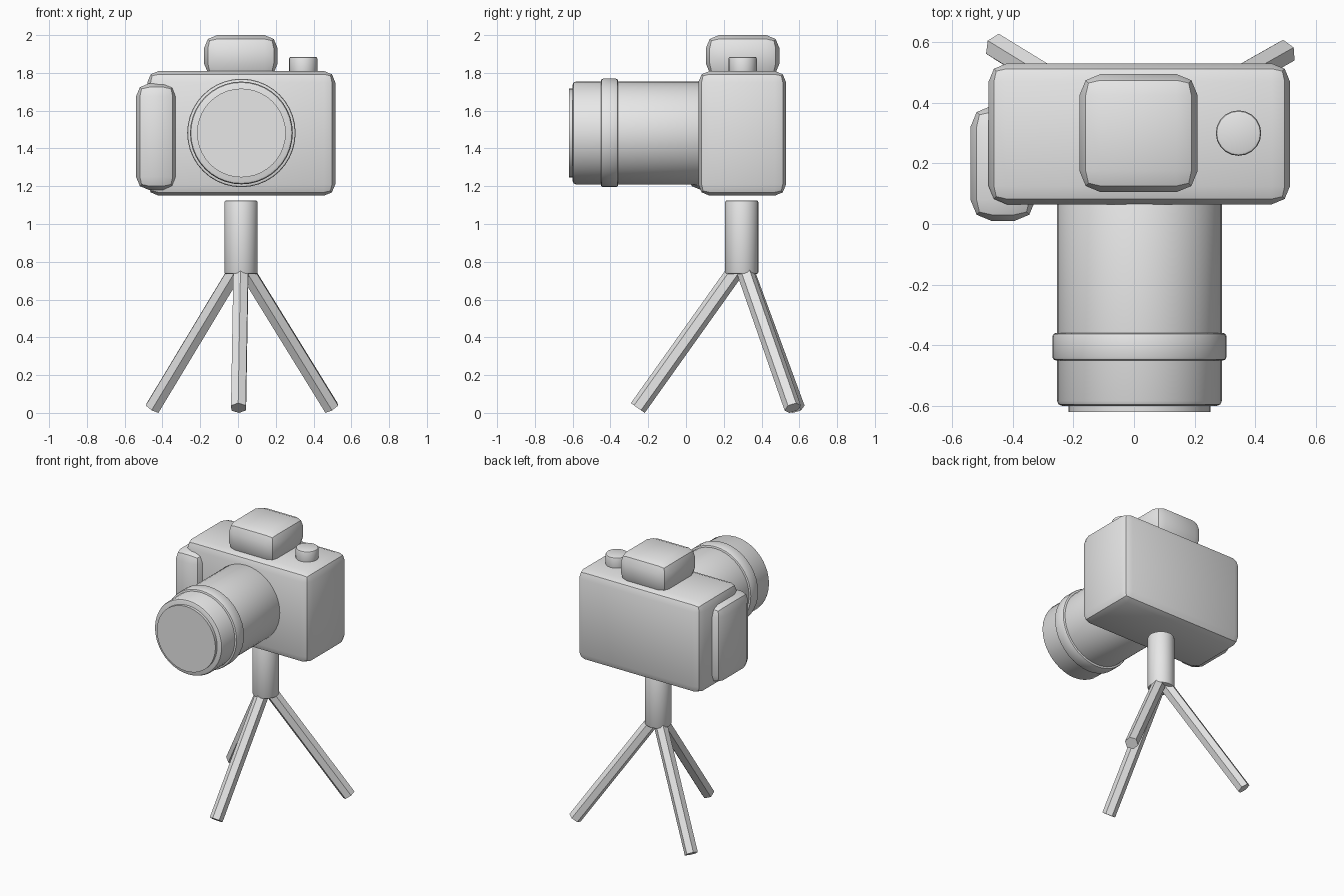
import bpy
import bmesh
import math
from mathutils import Vector, Matrix

cube = bpy.data.objects.get("Cube")
if cube:
    bpy.data.objects.remove(cube, do_unlink=True)

# One plain grey for every part
GREY = (0.8, 0.8, 0.8, 1.0)
grey = bpy.data.materials.new("plain grey")
grey.use_nodes = True
grey.diffuse_color = GREY
grey.node_tree.nodes["Principled BSDF"].inputs["Base Color"].default_value = GREY


def finish(name, bm):
    """Turn a bmesh into a smooth shaded object with sharp edges kept."""
    bmesh.ops.recalc_face_normals(bm, faces=bm.faces)
    mesh = bpy.data.meshes.new(name)
    bm.to_mesh(mesh)
    bm.free()
    mesh.materials.append(grey)
    obj = bpy.data.objects.new(name, mesh)
    bpy.context.collection.objects.link(obj)
    bpy.ops.object.select_all(action="DESELECT")
    obj.select_set(True)
    bpy.context.view_layer.objects.active = obj
    bpy.ops.object.shade_smooth_by_angle(angle=math.radians(30))
    return obj


def rounded_box(name, low, high, bevel):
    """Box between two corners, with two-step bevelled edges."""
    low, high = Vector(low), Vector(high)
    bm = bmesh.new()
    bmesh.ops.create_cube(bm, size=1)
    bmesh.ops.scale(bm, vec=high - low, verts=bm.verts)
    bmesh.ops.translate(bm, vec=(low + high) / 2, verts=bm.verts)
    bmesh.ops.bevel(bm, geom=bm.edges[:], offset=bevel, segments=2,
                    profile=0.5, affect="EDGES")
    return finish(name, bm)


def rod(name, start, end, radius, sides, bevel=0):
    """Cylinder from start to end, with optional rounded rims."""
    start, end = Vector(start), Vector(end)
    axis = end - start
    bm = bmesh.new()
    bmesh.ops.create_cone(bm, cap_ends=True, segments=sides, radius1=radius,
                          radius2=radius, depth=axis.length)
    if bevel:
        rims = [e for e in bm.edges
                if abs(e.verts[0].co.z - e.verts[1].co.z) < 1e-4]
        bmesh.ops.bevel(bm, geom=rims, offset=bevel, segments=2,
                        profile=0.5, affect="EDGES")
    turn = Vector((0, 0, 1)).rotation_difference(axis).to_matrix().to_4x4()
    bm.transform(Matrix.Translation((start + end) / 2) @ turn)
    return finish(name, bm)


# Camera body, viewfinder hump and hand grip
rounded_box("body", (-0.48, 0.065, 1.15), (0.515, 0.53, 1.81), 0.06)
rounded_box("viewfinder", (-0.18, 0.105, 1.78), (0.21, 0.495, 2.0), 0.07)
rounded_box("grip", (-0.54, 0.01, 1.18), (-0.325, 0.39, 1.745), 0.07)

# Shutter button
rod("shutter_button", (0.345, 0.30, 1.78), (0.345, 0.30, 1.885), 0.075, 20, 0.01)

# Lens barrel, focus ring and front glass
LENS_X, LENS_Z = 0.018, 1.482
for name, back, front, radius, bevel in (
        ("lens_barrel", 0.12, -0.60, 0.272, 0.016),
        ("focus_ring", -0.36, -0.45, 0.287, 0.01),
        ("front_glass", -0.55, -0.62, 0.235, 0)):
    rod(name, (LENS_X, back, LENS_Z), (LENS_X, front, LENS_Z), radius, 40, bevel)

# Tripod post and three legs
rod("tripod_post", (0.016, 0.295, 0.735), (0.016, 0.295, 1.125), 0.088, 32, 0.01)
for name, top, foot in (
        ("front_leg", (0.016, 0.285, 0.785), (0.003, -0.255, 0.026)),
        ("right_leg", (0.005, 0.305, 0.785), (-0.452, 0.585, 0.026)),
        ("left_leg", (0.027, 0.30, 0.785), (0.495, 0.565, 0.026))):
    rod(name, top, foot, 0.045, 6)
